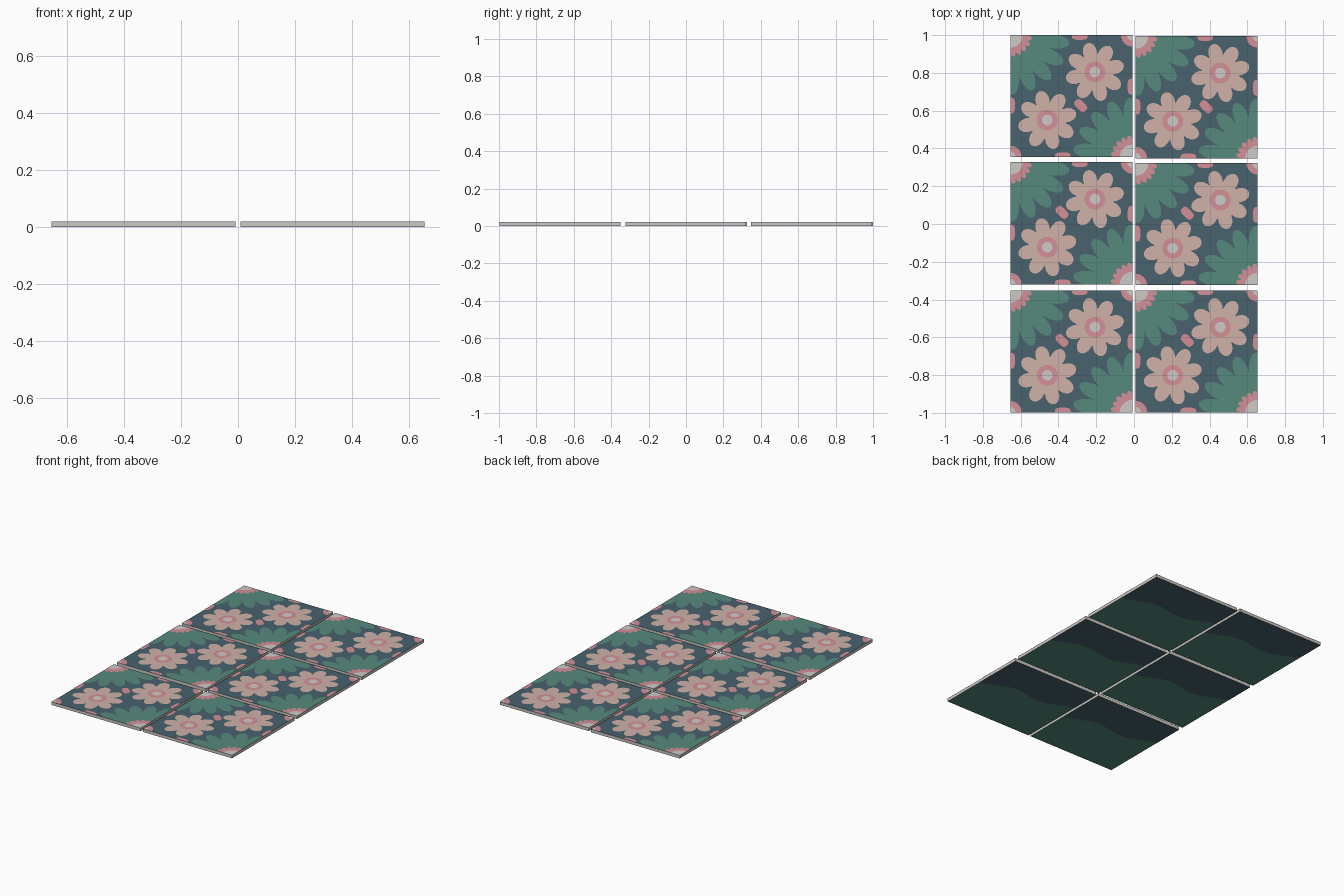
import bpy, bmesh, math
from mathutils import Vector

if "Cube" in bpy.data.objects:
    bpy.data.objects.remove(bpy.data.objects["Cube"])

S = 0.323          # half tile size
T = 0.020          # tile thickness
STEP = 0.0004      # height between painted layers


def srgb(r, g, b):
    f = lambda c: (c / 12.92 if c <= 0.04045 else ((c + 0.055) / 1.055) ** 2.4)
    return tuple(f(c / 255) for c in (r, g, b)) + (1,)


COLOURS = {"slate": srgb(72, 98, 109), "leaf_green": srgb(86, 138, 125),
           "blush": srgb(208, 178, 170), "rose": srgb(211, 143, 151),
           "off_white": srgb(207, 202, 199)}
NAMES = list(COLOURS)
MATS = []
for n, c in COLOURS.items():
    m = bpy.data.materials.new(n)
    m.diffuse_color = c
    m.use_nodes = True
    m.node_tree.nodes["Principled BSDF"].inputs["Base Color"].default_value = m.diffuse_color
    MATS.append(m)


def polar(c, r, lobes=0, valley=0, power=0.7, a0=0, a1=360, shift=0, n=144):
    """Lobed disc, or a corner sector of one, as a list of 2D points."""
    full = a1 - a0 >= 360
    pts = [] if full else [c]
    for i in range(n if full else n + 1):
        a = math.radians(a0 + (a1 - a0) * i / n)
        k = abs(math.cos(lobes / 2 * (a - math.radians(shift)))) ** power if lobes else 1
        q = valley + (r - valley) * k
        pts.append((c[0] + q * math.cos(a), c[1] + q * math.sin(a)))
    return pts


def bud(c, ang, length, width):
    """Rounded bar, slightly pinched at the middle, clipped to the tile."""
    ca, sa = math.cos(math.radians(ang)), math.sin(math.radians(ang))
    pts = []
    for i in range(24):
        t = math.tau * i / 24
        x = length / 2 * math.copysign(abs(math.cos(t)) ** 0.6, math.cos(t))
        y = width / 2 * math.copysign(abs(math.sin(t)) ** 0.6, math.sin(t))
        px, py = c[0] + x * ca - y * sa, c[1] + x * sa + y * ca
        pts.append((max(-S, min(S, px)), max(-S, min(S, py))))
    return [p for i, p in enumerate(pts) if (Vector(p) - Vector(pts[i - 1])).length > 1e-5]


def make_mesh(name, faces):
    """faces: list of (3D points, colour name)."""
    bm = bmesh.new()
    for pts, col in faces:
        f = bm.faces.new([bm.verts.new(p) for p in pts])
        f.material_index = NAMES.index(col)
    me = bpy.data.meshes.new(name)
    bm.to_mesh(me)
    bm.free()
    for m in MATS:
        me.materials.append(m)
    return me


def painted(name, layers):
    return make_mesh(name, [([(x, y, T + k * STEP) for x, y in pts], col)
                            for pts, col, k in layers])


# Tile slab: slate top, pale edges, two-tone back with a wavy border
wave = [(x, 0.05 - 0.12 * x + 0.025 * math.sin(x * 14))
        for x in (-S + 2 * S * i / 24 for i in range(25))]
corners = [(-S, -S), (S, -S), (S, S), (-S, S)]
slab = [([(x, y, T) for x, y in corners], "slate")]
for i in range(4):
    a, b = corners[i], corners[(i + 1) % 4]
    slab.append(([(*a, 0), (*b, 0), (*b, T), (*a, T)], "off_white"))
slab.append(([(x, y, 0) for x, y in wave + [(S, S), (-S, S)]][::-1], "slate"))
slab.append(([(x, y, 0) for x, y in [(-S, -S), (S, -S)] + wave[::-1]][::-1], "leaf_green"))

# Corner leaves with scalloped blooms, top left and bottom right
leaves, blooms = [], []
for c, a in (((-S, S), 270), ((S, -S), 90)):
    leaves.append((polar(c, 0.315, 18, 0.205, 0.6, a, a + 90, 12), "leaf_green", 1))
    blooms.append((polar(c, 0.115, 20, 0.09, 0.6, a, a + 90, 9), "rose", 2))
    blooms.append((polar(c, 0.066, a0=a, a1=a + 90, n=24), "off_white", 3))
# Small blooms in the other two corners
for c, a in (((S, S), 180), ((-S, -S), 0)):
    blooms.append((polar(c, 0.06, a0=a, a1=a + 90, n=24), "rose", 2))
    blooms.append((polar(c, 0.028, a0=a, a1=a + 90, n=16), "off_white", 3))

# Two eight-petal flowers
flowers = []
for c in ((0.125, 0.128), (-0.127, -0.127)):
    flowers.append((polar(c, 0.157, 8, 0.082, 0.6, shift=14), "blush", 4))
    flowers.append((polar(c, 0.055, n=32), "rose", 5))
    flowers.append((polar(c, 0.028, n=32), "off_white", 6))

# Half buds along the edges, plus one bud between the flowers
buds = []
for s in (1, -1):
    buds.append((bud((s * 0.045, s * S), 0, 0.085, 0.05), "rose", 3))
    buds.append((bud((s * S, s * 0.05), 90, 0.085, 0.05), "rose", 3))
edge_buds = painted("edge_buds", buds)
mid_low = painted("centre_bud", [(bud((0.05, -0.05), -45, 0.075, 0.045), "rose", 3)])
mid_high = painted("centre_bud", [(bud((-0.05, 0.058), -45, 0.075, 0.045), "rose", 3)])

parts = {"tile_slab": make_mesh("tile_slab", slab), "corner_leaves": painted("corner_leaves", leaves),
         "corner_blooms": painted("corner_blooms", blooms), "flowers": painted("flowers", flowers),
         "edge_buds": edge_buds}

# Two columns of three tiles, the right column set slightly lower
for col, (x, ys) in enumerate(((-0.332, (0.677, 0.004, -0.674)),
                               (0.332, (0.671, -0.001, -0.674)))):
    for row, y in enumerate(ys):
        here = dict(parts, centre_bud=mid_low if row == 0 else mid_high)
        for name, me in here.items():
            ob = bpy.data.objects.new(f"{name}_{col}_{row}", me)
            ob.location = (x, y, 0)
            bpy.context.collection.objects.link(ob)
